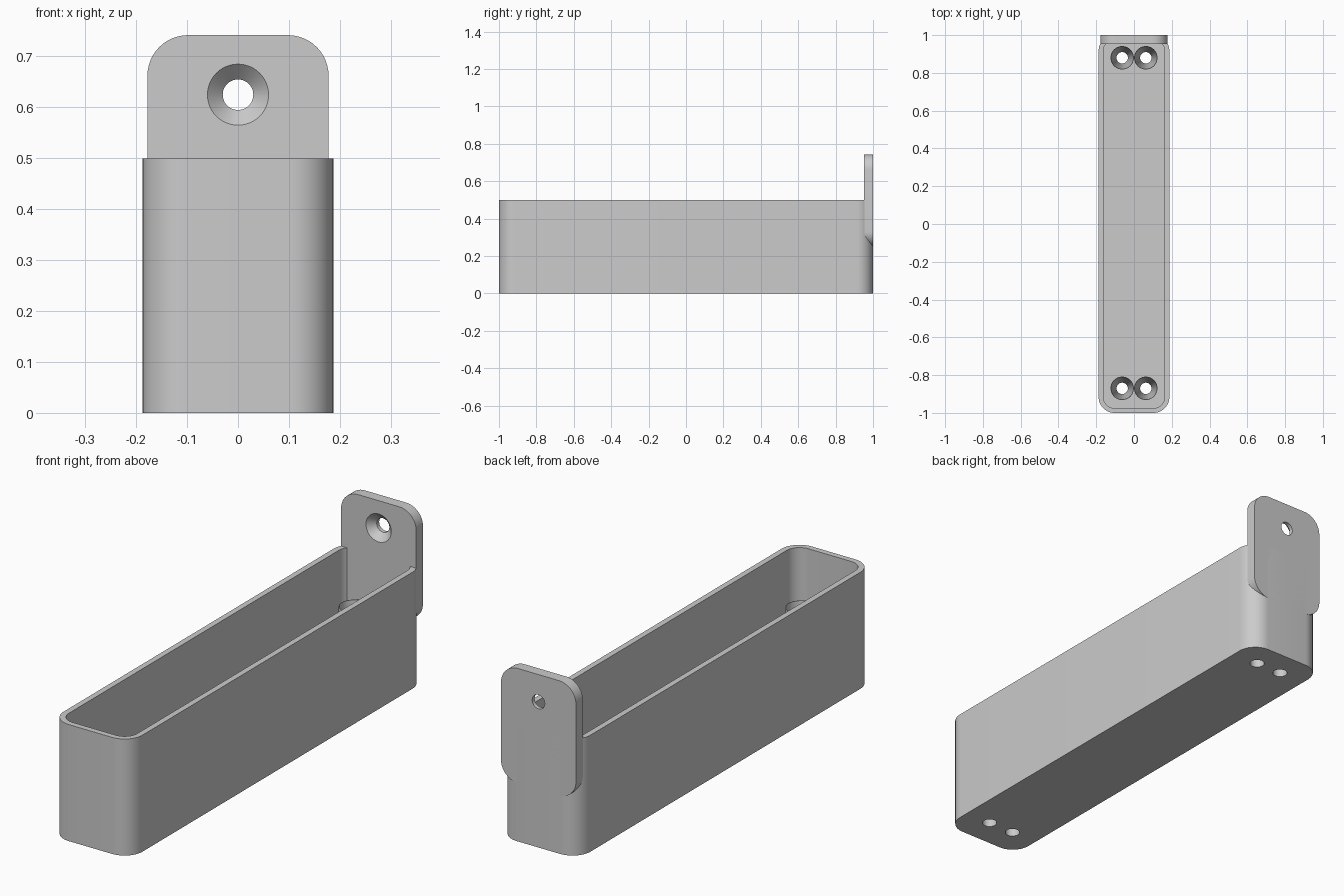
import bpy
import bmesh
from math import cos, sin, pi, radians
from mathutils import Matrix

cube = bpy.data.objects.get("Cube")
if cube:
    bpy.data.objects.remove(cube, do_unlink=True)

grey = bpy.data.materials.new("plain_grey")
grey.use_nodes = True
colour = (0.6, 0.6, 0.6, 1)
grey.diffuse_color = colour
grey.node_tree.nodes["Principled BSDF"].inputs["Base Color"].default_value = colour

WALL, FLOOR, BOSS_TOP = 0.025, 0.047, 0.30
HALF_X, RADIUS = 0.1875, 0.085
HOLE, HEAD = 0.03, 0.06


def add_object(name, bm):
    bmesh.ops.remove_doubles(bm, verts=bm.verts, dist=1e-5)
    bmesh.ops.recalc_face_normals(bm, faces=bm.faces)
    mesh = bpy.data.meshes.new(name)
    bm.to_mesh(mesh)
    bm.free()
    mesh.materials.append(grey)
    obj = bpy.data.objects.new(name, mesh)
    bpy.context.collection.objects.link(obj)
    return obj


def rounded_prism(name, half_w, half_h, radius, low, high, matrix=Matrix(), steps=12):
    """Rounded rectangle in local xy, extruded along local z."""
    bm = bmesh.new()
    verts = []
    for quarter, (sx, sy) in enumerate([(1, 1), (-1, 1), (-1, -1), (1, -1)]):
        for i in range(steps + 1):
            a = (quarter + i / steps) * pi / 2
            verts.append(bm.verts.new((sx * (half_w - radius) + radius * cos(a),
                                       sy * (half_h - radius) + radius * sin(a), low)))
    face = bm.faces.new(verts)
    top = bmesh.ops.extrude_face_region(bm, geom=[face])["geom"]
    bmesh.ops.translate(bm, vec=(0, 0, high - low),
                        verts=[v for v in top if isinstance(v, bmesh.types.BMVert)])
    bmesh.ops.transform(bm, matrix=matrix, verts=bm.verts)
    return add_object(name, bm)


def lathe(name, profile, matrix):
    """Closed (radius, height) loop turned about local z."""
    bm = bmesh.new()
    verts = [bm.verts.new((r, 0, z)) for r, z in profile]
    edges = [bm.edges.new((v, verts[(i + 1) % len(verts)])) for i, v in enumerate(verts)
             if profile[i][0] + profile[(i + 1) % len(verts)][0] > 0]
    bmesh.ops.spin(bm, geom=verts + edges, cent=(0, 0, 0), axis=(0, 0, 1),
                   angle=2 * pi, steps=48, use_merge=True)
    bmesh.ops.transform(bm, matrix=matrix, verts=bm.verts)
    return add_object(name, bm)


def cut(target, cutters):
    for cutter in cutters:
        cutter.hide_render = True
        mod = target.modifiers.new("cut", "BOOLEAN")
        mod.operation, mod.solver, mod.object = "DIFFERENCE", "EXACT", cutter
    bpy.context.view_layer.update()
    result = bpy.data.meshes.new_from_object(
        target.evaluated_get(bpy.context.evaluated_depsgraph_get()))
    target.modifiers.clear()
    target.data = result
    for cutter in cutters:
        bpy.data.objects.remove(cutter, do_unlink=True)


# Long open tray with rounded corners
tray = rounded_prism("tray", HALF_X, 1, RADIUS, 0, 0.5)
cutters = [rounded_prism("cavity_cutter", HALF_X - WALL, 1 - WALL, RADIUS - WALL, FLOOR, 0.6)]

# Countersunk screw seats rising from the floor, two at each end
parts = [tray]
seat = [(HOLE, 0), (HOLE, 0.015), (HEAD, BOSS_TOP), (0.062, BOSS_TOP), (0.062, 0)]
plug = [(0, -0.1), (0.061, -0.1), (0.061, 0.1), (0, 0.1)]
for end, y in (("front", -0.87), ("back", 0.88)):
    for side, x in (("right", -0.0625), ("left", 0.0625)):
        place = Matrix.Translation((x, y, 0))
        cutters.append(lathe("seat_cutter", plug, place))
        parts.append(lathe(f"{end}_{side}_screw_seat", seat, place))
cut(tray, cutters)

# Hanging tab on the back, with a countersunk hole opening to the front
upright = Matrix.Rotation(radians(90), 4, "X")
tab = rounded_prism("hanging_tab", 0.178, 0.246, 0.08, 0, FLOOR,
                    Matrix.Translation((0, 1, 0.496)) @ upright)
sink = [(0, -0.02), (HOLE, -0.02), (HOLE, 0.017), (HEAD, FLOOR), (HEAD, 0.08), (0, 0.08)]
cut(tab, [lathe("tab_hole_cutter", sink, Matrix.Translation((0, 1, 0.625)) @ upright)])
parts.append(tab)

# Smooth round surfaces, keep edges crisp
bpy.ops.object.select_all(action="DESELECT")
for part in parts:
    part.select_set(True)
bpy.context.view_layer.objects.active = tray
bpy.ops.object.shade_smooth_by_angle(angle=radians(30))
